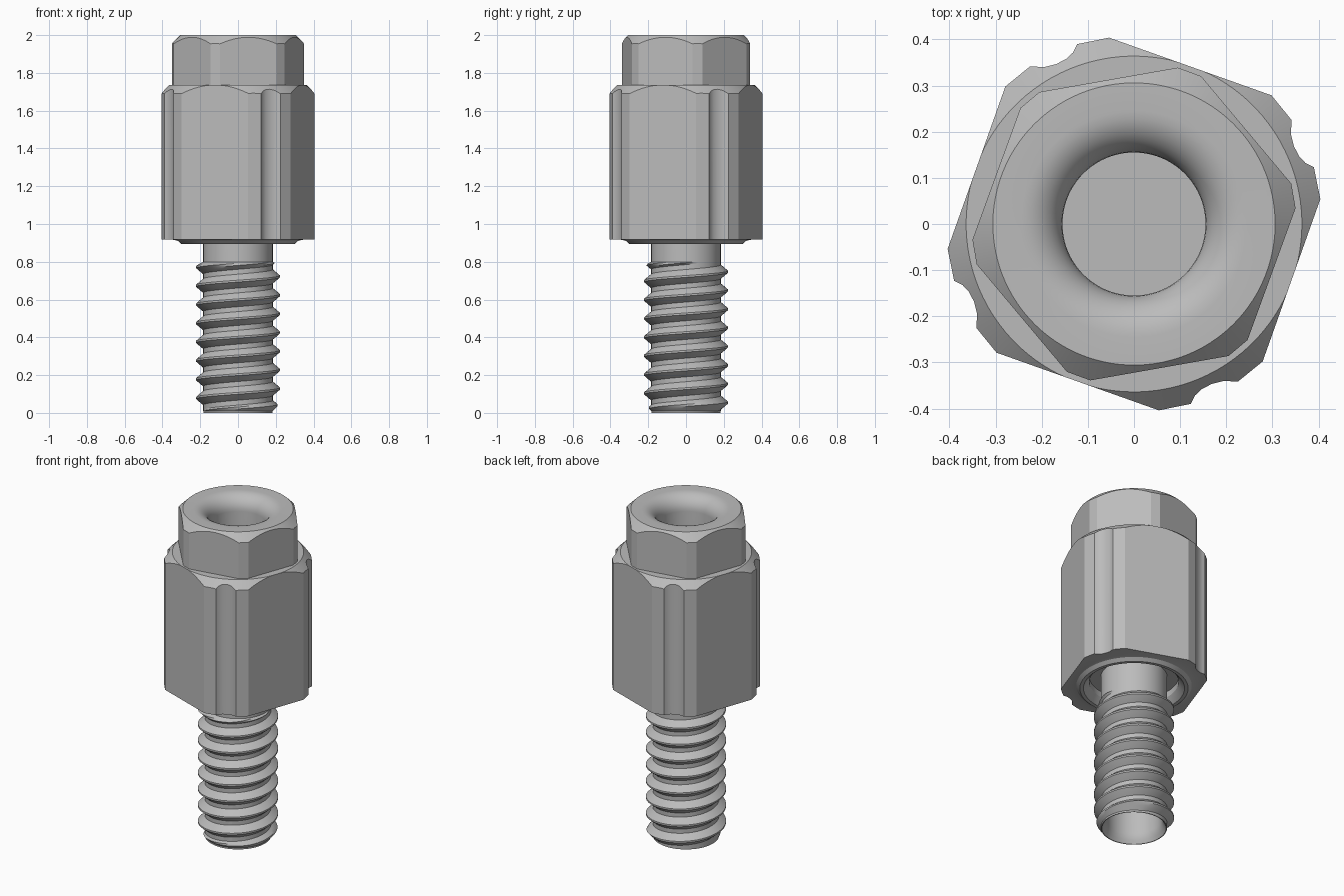
import bpy, bmesh
from math import sin, cos, pi, radians, hypot, atan2

if "Cube" in bpy.data.objects:
    bpy.data.objects.remove(bpy.data.objects["Cube"])

steel = bpy.data.materials.new("grey_steel")
steel.use_nodes = True
COLOUR = (0.5, 0.5, 0.5, 1)
steel.diffuse_color = COLOUR
steel.node_tree.nodes["Principled BSDF"].inputs["Base Color"].default_value = COLOUR


def loft(name, rows, closed=True, flip=False):
    """Skin a list of equally long point rows."""
    bm = bmesh.new()
    grid = [[bm.verts.new(p) for p in row] for row in rows]
    n = len(rows[0])
    for low, high in zip(grid, grid[1:]):
        for j in range(n if closed else n - 1):
            k = (j + 1) % n
            bm.faces.new((low[j], low[k], high[k], high[j]))
    bmesh.ops.remove_doubles(bm, verts=bm.verts, dist=0.0001)
    bmesh.ops.dissolve_degenerate(bm, edges=bm.edges, dist=0.0001)
    mesh = bpy.data.meshes.new(name)
    bm.to_mesh(mesh)
    bm.free()
    obj = bpy.data.objects.new(name, mesh)
    bpy.context.collection.objects.link(obj)
    mesh.materials.append(steel)
    bpy.ops.object.select_all(action='DESELECT')
    obj.select_set(True)
    bpy.context.view_layer.objects.active = obj
    bpy.ops.object.shade_smooth_by_angle(angle=radians(28))
    return obj


def repeat(points, count):
    """Repeat outline points around the axis, anticlockwise."""
    out = []
    for i in range(count):
        a = 2 * pi * i / count
        out += [(x * cos(a) - y * sin(a), x * sin(a) + y * cos(a)) for x, y in points]
    return out


def densify(outline, step=0.02):
    out = []
    for i, (x, y) in enumerate(outline):
        u, v = outline[(i + 1) % len(outline)]
        n = max(1, round(hypot(u - x, v - y) / step))
        out += [(x + (u - x) * k / n, y + (v - y) * k / n) for k in range(n)]
    return out


def circle_row(outline, r, z):
    return [(r * cos(atan2(y, x)), r * sin(atan2(y, x)), z) for x, y in outline]


def chamfer_rows(outline, low, top, radius):
    """Straight wall cut by a 45 degree cone at the top."""
    wall = [(x, y, top - max(0, hypot(x, y) - radius)) for x, y in outline]
    rim = [(x * min(1, radius / hypot(x, y)), y * min(1, radius / hypot(x, y)), top)
           for x, y in outline]
    return [[(x, y, low) for x, y in outline], wall, rim]


# Square body with a grooved corner, chamfered top and recessed collar below
corner = [(0.404, 0.054), (0.39, 0.123), (0.372, 0.132), (0.358, 0.147), (0.347, 0.168),
          (0.340, 0.195), (0.342, 0.225), (0.298, 0.279)]
body_outline = densify(repeat(corner, 4))
collar = [(0.18, 0.97), (0.247, 0.97), (0.247, 0.935), (0.262, 0.913), (0.28, 0.896),
          (0.30, 0.895), (0.32, 0.912), (0.35, 0.918)]
loft("hex_body",
     [circle_row(body_outline, r, z) for r, z in collar]
     + chamfer_rows(body_outline, 0.918, 1.735, 0.364)
     + [circle_row(body_outline, 0.28, 1.735)]).name = "body"

# Six-sided head with clipped corners, rounded mouth and blind bore
clipped = [(0.352 * cos(radians(a)), 0.352 * sin(radians(a))) for a in (5.6, 14.4)]
head_outline = densify(repeat(clipped, 6))
mouth = [(0.245 - 0.09 * sin(t * pi / 16), 1.91 + 0.09 * cos(t * pi / 16)) for t in range(9)]
bore = mouth + [(0.155, 1.0), (0.0, 1.0)]
loft("head",
     chamfer_rows(head_outline, 1.73, 2.0, 0.306)
     + [circle_row(head_outline, r, z) for r, z in bore])

# Neck and hollow lower end of the stud
ring = repeat([(1, 0)], 64)
cavity = [(0.0, 0.45), (0.155, 0.45), (0.155, 0.06), (0.158, 0.04), (0.166, 0.02), (0.178, 0.0)]
loft("stud_core", [circle_row(ring, r, z)
                   for r, z in cavity + [(0.183, 0.0), (0.184, 0.012), (0.184, 0.98)]])

# Right-handed helical thread, tapering out at both ends
PITCH, ROOT, CREST, BOTTOM, TOP, SIDES = 0.099, 0.184, 0.222, 0.01, 0.8, 64
profile = [(0, 0), (0.13, 0), (0.23, 0.33), (0.34, 0.67), (0.45, 1),
           (0.55, 1), (0.66, 0.67), (0.77, 0.33), (0.87, 0)]
rows = []
for turn in range(-2, 10):
    for along, depth in profile:
        row = []
        for j in range(SIDES + 1):
            a = 2 * pi * j / SIDES
            z = (turn + along + j / SIDES) * PITCH - 0.02
            z = min(TOP, max(BOTTOM, z))
            r = ROOT + depth * (CREST - ROOT)
            r = min(r, ROOT + (z - BOTTOM), ROOT + 2 * (TOP - z))
            row.append((r * cos(a), r * sin(a), z))
        rows.append(row)
loft("thread", rows, closed=False)
